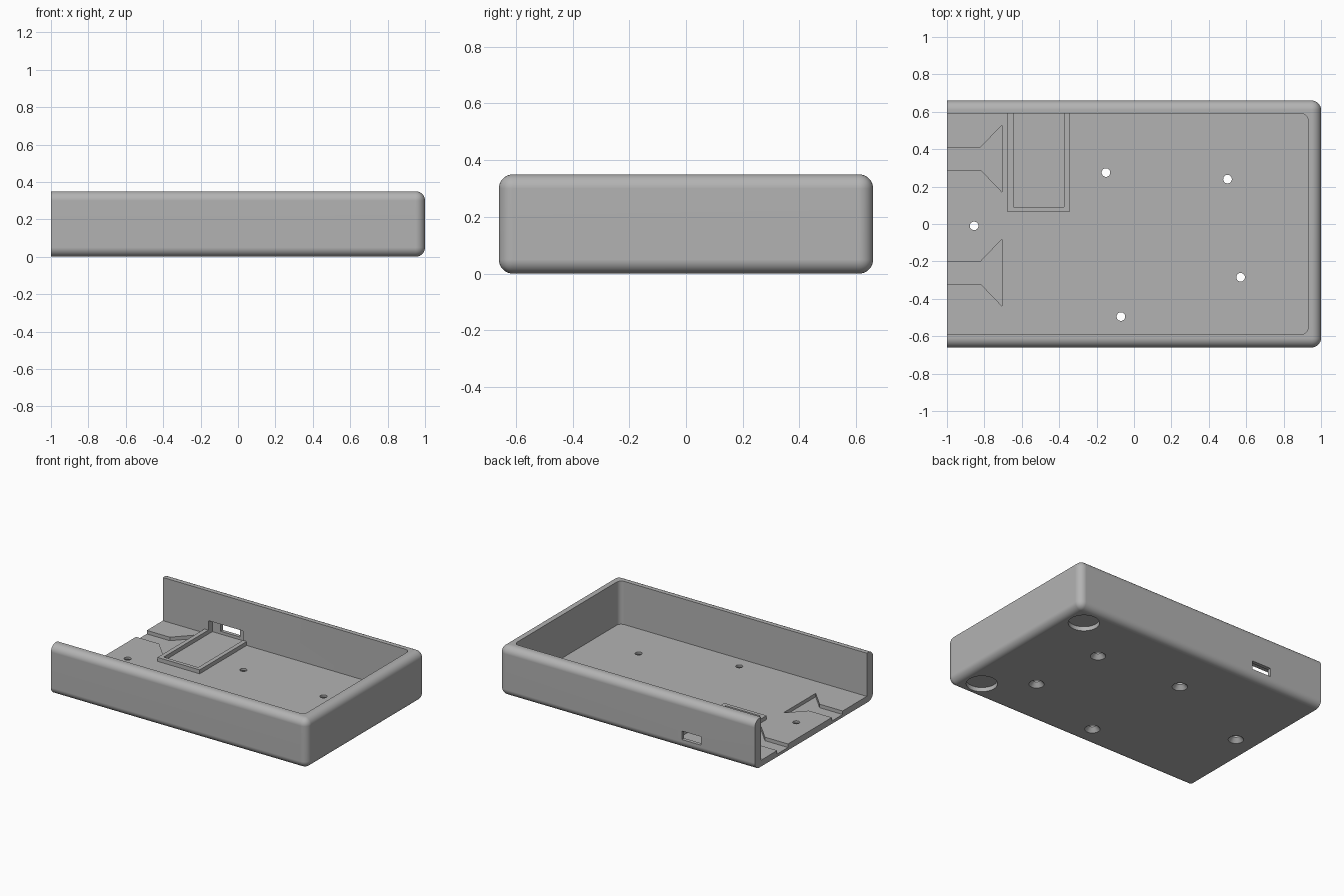
import bpy
import bmesh
from math import radians

if "Cube" in bpy.data.objects:
    bpy.data.objects.remove(bpy.data.objects["Cube"], do_unlink=True)

grey = bpy.data.materials.new("mid_grey")
grey.use_nodes = True
colour = (0.45, 0.45, 0.45, 1)
grey.diffuse_color = colour
grey.node_tree.nodes["Principled BSDF"].inputs["Base Color"].default_value = colour

FLOOR, HEIGHT = 0.045, 0.35
HALF_Y, INNER_Y = 0.66, 0.59


def finish(name, bm):
    bmesh.ops.recalc_face_normals(bm, faces=bm.faces)
    mesh = bpy.data.meshes.new(name)
    bm.to_mesh(mesh)
    bm.free()
    obj = bpy.data.objects.new(name, mesh)
    bpy.context.collection.objects.link(obj)
    mesh.materials.append(grey)
    return obj


def box(name, x, y, z, radius=0, segments=6, rule=None):
    """Box from ranges; edges picked by the rule are rounded."""
    bm = bmesh.new()
    bmesh.ops.create_cube(bm, size=1)
    for v in bm.verts:
        v.co = [r[0] if c < 0 else r[1] for c, r in zip(v.co, (x, y, z))]
    if radius:
        edges = [e for e in bm.edges if rule(e.verts[0].co, e.verts[1].co)]
        bmesh.ops.bevel(bm, geom=edges, offset=radius, segments=segments,
                        profile=0.5, affect='EDGES')
    return finish(name, bm)


def prism(name, outline, z0, z1):
    bm = bmesh.new()
    face = bm.faces.new([bm.verts.new((x, y, z0)) for x, y in outline])
    top = bmesh.ops.extrude_face_region(bm, geom=[face])["geom"]
    for v in top:
        if isinstance(v, bmesh.types.BMVert):
            v.co.z = z1
    return finish(name, bm)


def cone(name, x, y, z0, z1, r0, r1):
    bm = bmesh.new()
    bmesh.ops.create_cone(bm, cap_ends=True, segments=32, radius1=r0,
                          radius2=r1, depth=z1 - z0)
    bmesh.ops.translate(bm, verts=bm.verts, vec=(x, y, (z0 + z1) / 2))
    return finish(name, bm)


def cut(target, cutter):
    cutter.hide_render = True
    mod = target.modifiers.new("cut", 'BOOLEAN')
    mod.operation, mod.solver, mod.object = 'DIFFERENCE', 'EXACT', cutter
    bpy.context.view_layer.objects.active = target
    bpy.ops.object.modifier_apply(modifier=mod.name)
    bpy.data.objects.remove(cutter, do_unlink=True)


def smooth(obj):
    bpy.ops.object.select_all(action='DESELECT')
    obj.select_set(True)
    bpy.context.view_layer.objects.active = obj
    bpy.ops.object.shade_smooth_by_angle(angle=radians(30))
    mod = obj.modifiers.new("even_shading", 'WEIGHTED_NORMAL')
    mod.keep_sharp = True


# Rounded shell, left square at the open end
shell = box("case_shell", (-1, 1), (-HALF_Y, HALF_Y), (0, HEIGHT), 0.05, 8,
            lambda a, b: max(a.x, b.x) > 0)

# Main cavity, open at the top and one end
cut(shell, box("cavity", (-1.2, 0.93), (-INNER_Y, INNER_Y), (FLOOR, 0.6),
               0.035, 6, lambda a, b: min(a.x, b.x) > 0 and abs(a.z - b.z) > 0.1))

# Funnel-shaped channels in the floor at the open end
for y in (0.35, -0.26):
    half = [(-1.1, 0.06), (-0.82, 0.06), (-0.705, 0.18)]
    outline = [(x, y + w) for x, w in half] + [(x, y - w) for x, w in reversed(half)]
    cut(shell, prism("channel", outline, 0.02, 0.2))

# Countersunk screw holes
for x, y in [(-0.15, 0.275), (0.5, 0.24), (-0.855, -0.01),
             (0.57, -0.285), (-0.07, -0.495)]:
    cut(shell, cone("screw_hole", x, y, -0.1, 0.1, 0.023, 0.023))
    cut(shell, cone("countersink", x, y, -0.01, 0.03, 0.058, 0.023))

# Round foot recesses underneath
for y in (0.505, -0.505):
    cut(shell, cone("foot_recess", 0.84, y, -0.1, 0.03, 0.1, 0.1))

# Connector pocket and slot through the back wall
cut(shell, box("pocket", (-0.645, -0.375), (0.5, 0.635), (FLOOR, 0.14)))
cut(shell, box("slot", (-0.58, -0.43), (0.5, 0.8), (0.065, 0.125)))
smooth(shell)

# Raised three-sided board tray against the back wall
tray = prism("board_tray",
             [(-0.675, INNER_Y), (-0.675, 0.065), (-0.345, 0.065), (-0.345, INNER_Y),
              (-0.375, INNER_Y), (-0.375, 0.092), (-0.645, 0.092), (-0.645, INNER_Y)],
             FLOOR - 0.005, FLOOR + 0.028)
